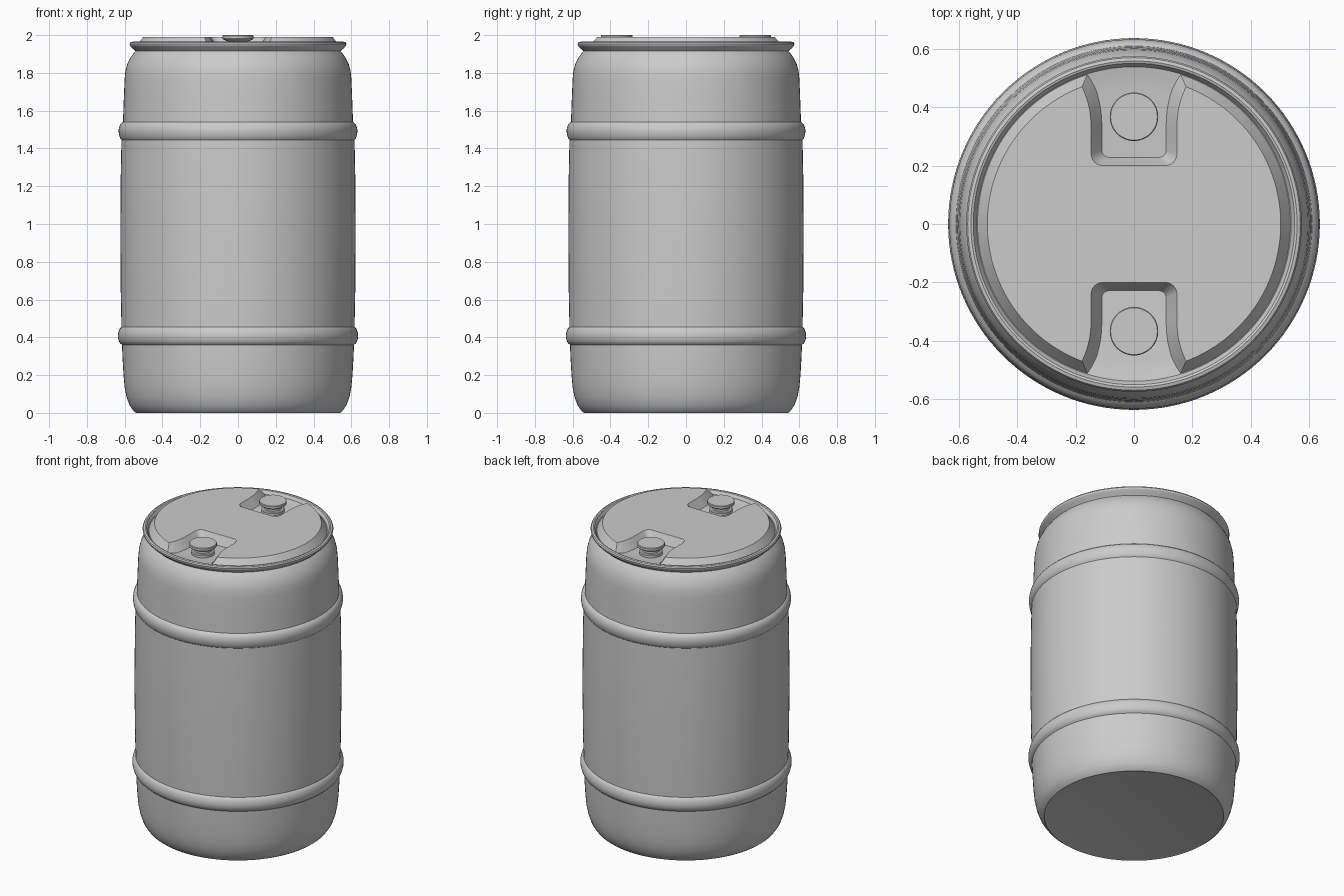
import bpy, bmesh
from math import sin, cos, pi, radians, atan2

if "Cube" in bpy.data.objects:
    bpy.data.objects.remove(bpy.data.objects["Cube"])


def finish(bm, name):
    bmesh.ops.remove_doubles(bm, verts=bm.verts, dist=1e-5)
    bmesh.ops.recalc_face_normals(bm, faces=bm.faces)
    mesh = bpy.data.meshes.new(name)
    bm.to_mesh(mesh)
    bm.free()
    obj = bpy.data.objects.new(name, mesh)
    bpy.context.collection.objects.link(obj)
    bpy.ops.object.select_all(action='DESELECT')
    obj.select_set(True)
    bpy.context.view_layer.objects.active = obj
    bpy.ops.object.shade_smooth_by_angle(angle=radians(28))
    return obj


def lathe(name, profile, segments, centre=(0, 0)):
    """Revolve (radius, z) points around a vertical axis."""
    bm = bmesh.new()
    verts = [bm.verts.new((r, 0, z)) for r, z in profile]
    edges = [bm.edges.new(pair) for pair in zip(verts, verts[1:])]
    bmesh.ops.spin(bm, geom=verts + edges, cent=(0, 0, 0), axis=(0, 0, 1),
                   angle=2 * pi, steps=segments)
    bmesh.ops.translate(bm, verts=bm.verts, vec=(*centre, 0))
    return finish(bm, name)


def rib(r_low, r_high, z0, z1, r_max, n=10):
    """Rounded hoop cross-section between two heights."""
    pts = []
    for i in range(n + 1):
        t = i / n
        base = r_low + (r_high - r_low) * t
        pts.append((base + (r_max - base) * sin(pi * t) ** 0.6,
                    z0 + (z1 - z0) * t))
    return pts


# Drum shell: base, two hoops, shoulder, rim, groove and recessed lid floor
shell = [(0, 0.003), (0.53, 0.003), (0.54, 0), (0.555, 0.012), (0.575, 0.042),
         (0.59, 0.085), (0.6, 0.135), (0.606, 0.2), (0.612, 0.3)]
shell += rib(0.614, 0.617, 0.36, 0.455, 0.636)
shell += [(0.621, 0.65), (0.623, 0.95), (0.621, 1.25)]
shell += rib(0.617, 0.609, 1.445, 1.54, 0.632)
shell += [(0.604, 1.68), (0.6, 1.77), (0.596, 1.81), (0.587, 1.845),
          (0.573, 1.875), (0.556, 1.9), (0.543, 1.915), (0.548, 1.921),
          (0.562, 1.932), (0.572, 1.944), (0.574, 1.954), (0.569, 1.962),
          (0.558, 1.965), (0.55, 1.962), (0.544, 1.952), (0.538, 1.942),
          (0.51, 1.937), (0.46, 1.93), (0, 1.93)]
lathe("drum_shell", shell, 128)


def lid_outline(radius, half_w, inner_y, flare, c):
    """Disc outline with a rounded, flared notch at front and back."""
    xe, ye = flare
    end = atan2(ye, xe)
    q = [(radius * cos(end * i / 28), radius * sin(end * i / 28))
         for i in range(29)]
    y_start = 0.33
    for i in range(1, 9):
        t = 1 - i / 8
        q.append((half_w + (q[28][0] - half_w) * t ** 2.2,
                  y_start + (q[28][1] - y_start) * t))
    for i in range(7):
        a = pi / 2 * i / 6
        q.append((half_w - c + c * cos(a), inner_y + c - c * sin(a)))
    half = q + [(-x, y) for x, y in reversed(q)]
    return half[:-1] + [(-x, -y) for x, y in half[:-1]]


# Raised lid panel with sloping sides around both notches
bm = bmesh.new()
top = [bm.verts.new((x, y, 1.99))
       for x, y in lid_outline(0.502, 0.147, 0.2, (0.178, 0.469), 0.04)]
low = [bm.verts.new((x, y, 1.932))
       for x, y in lid_outline(0.542, 0.11, 0.228, (0.156, 0.519), 0.025)]
bm.faces.new(top)
n = len(top)
for i in range(n):
    j = (i + 1) % n
    bm.faces.new((low[i], low[j], top[j], top[i]))
finish(bm, "lid_panel")

# Bung plugs: lower flange, narrow neck and cap
bung = [(0.07, 1.925), (0.07, 1.945), (0.066, 1.95), (0.055, 1.952),
        (0.055, 1.967), (0.068, 1.972), (0.08, 1.978), (0.083, 1.982),
        (0.083, 1.996), (0.08, 2.0), (0, 2.0)]
for label, side in (("front", -1), ("back", 1)):
    lathe(f"{label}_bung", bung, 48, (0, 0.367 * side))
